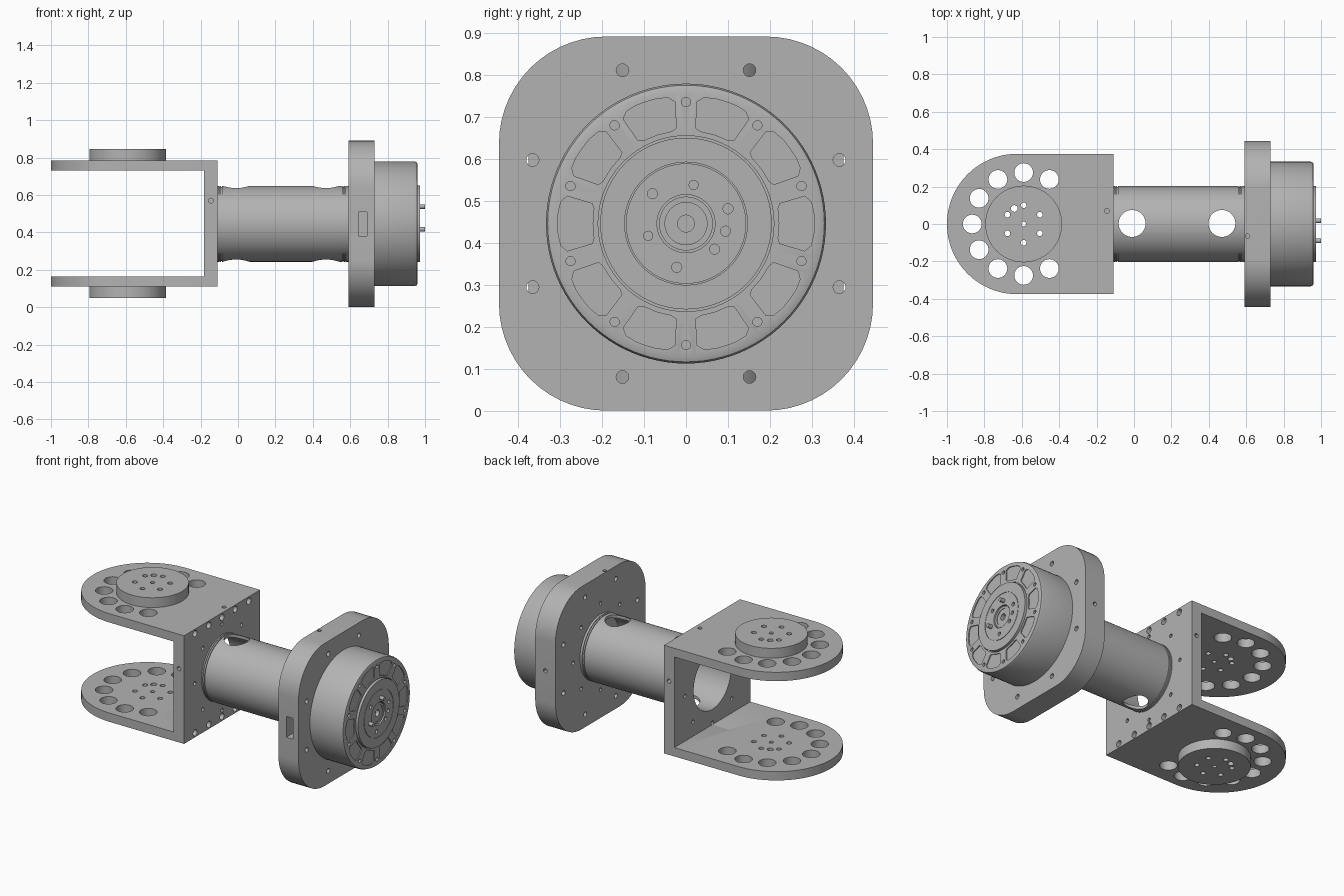
import bpy, bmesh
from math import sin, cos, pi, radians

CZ = 0.446      # height of the main axis
HUB_X = -0.59   # fork pivot

if "Cube" in bpy.data.objects:
    bpy.data.objects.remove(bpy.data.objects["Cube"], do_unlink=True)

grey = bpy.data.materials.new("machined grey")
grey.use_nodes = True
grey.diffuse_color = (0.45, 0.45, 0.45, 1)
grey.node_tree.nodes["Principled BSDF"].inputs["Base Color"].default_value = grey.diffuse_color


def arc(cx, cy, r, a0, a1, n):
    return [(cx + r * cos(radians(a0 + (a1 - a0) * i / n)),
             cy + r * sin(radians(a0 + (a1 - a0) * i / n))) for i in range(n + 1)]


def circle(cx, cy, r, n=24):
    return arc(cx, cy, r, 0, 360, n)[:-1]


def ring(cx, cy, r, angles):
    return [(cx + r * cos(radians(a)), cy + r * sin(radians(a))) for a in angles]


def to_object(name, bm):
    bmesh.ops.recalc_face_normals(bm, faces=bm.faces[:])
    mesh = bpy.data.meshes.new(name)
    bm.to_mesh(mesh)
    bm.free()
    mesh.materials.append(grey)
    obj = bpy.data.objects.new(name, mesh)
    bpy.context.collection.objects.link(obj)
    return obj


def prisms(name, outlines, axis, a, b):
    """Extrude flat outlines along an axis from a to b."""
    place = {"x": lambda p, t: (t, p[0], p[1]),
             "y": lambda p, t: (p[0], t, p[1]),
             "z": lambda p, t: (p[0], p[1], t)}[axis]
    bm = bmesh.new()
    for pts in outlines:
        low = [bm.verts.new(place(p, a)) for p in pts]
        high = [bm.verts.new(place(p, b)) for p in pts]
        bm.faces.new(low)
        bm.faces.new(high)
        for i in range(len(pts)):
            j = (i + 1) % len(pts)
            bm.faces.new((low[i], low[j], high[j], high[i]))
    return to_object(name, bm)


def lathe(name, profile, closed=False, n=96):
    """Turn an (x, radius) profile about the main axis."""
    bm = bmesh.new()
    rings = [[bm.verts.new((x, r * cos(2 * pi * i / n), CZ + r * sin(2 * pi * i / n)))
              for i in range(n)] for x, r in profile]
    pairs = list(zip(rings, rings[1:]))
    if closed:
        pairs.append((rings[-1], rings[0]))
    else:
        bm.faces.new(rings[0])
        bm.faces.new(rings[-1])
    for p, q in pairs:
        for i in range(n):
            j = (i + 1) % n
            bm.faces.new((p[i], p[j], q[j], q[i]))
    return to_object(name, bm)


def cut(obj, outlines, axis, a, b, operation="DIFFERENCE"):
    cutter = prisms("cutter", outlines, axis, a, b)
    cutter.hide_render = True
    mod = obj.modifiers.new("cut", "BOOLEAN")
    mod.operation = operation
    mod.solver = "EXACT"
    mod.object = cutter
    bpy.context.view_layer.objects.active = obj
    bpy.ops.object.modifier_apply(modifier=mod.name)
    bpy.data.objects.remove(cutter, do_unlink=True)


parts = []

# Fork: U profile trimmed to a round-ended plan
u_profile = [(-1.1, 0.11), (-0.11, 0.11), (-0.11, 0.785), (-1.1, 0.785),
             (-1.1, 0.73), (-0.182, 0.73), (-0.182, 0.165), (-1.1, 0.165)]
fork = prisms("fork_bracket", [u_profile], "y", -0.376, 0.376)
plan = arc(-0.625, 0, 0.375, 90, 270, 48) + [(-0.05, -0.375), (-0.05, 0.375)]
cut(fork, [plan], "z", -0.1, 1, "INTERSECT")
parts.append(fork)

# Lightening holes and bolt holes through both fork arms
big_holes = [circle(x, y, 0.05, 32) for x, y in ring(HUB_X, 0, 0.275, range(60, 301, 30))]
bolts = [circle(x, y, 0.015, 16) for x, y in ring(HUB_X, 0, 0.1, range(30, 390, 60))]
bolts += [circle(HUB_X, 0, 0.013, 16), circle(HUB_X - 0.05, 0.083, 0.018, 16)]
cut(fork, big_holes + bolts, "z", -0.1, 1)

# Fork wall: bore, edge bolts, ring of small holes and set screws
cut(fork, [circle(0, CZ, 0.185, 64)], "x", -0.3, 0)
cut(fork, [circle(y, z, 0.02, 16) for y in (-0.265, -0.13, 0, 0.13, 0.265)
           for z in (0.138, 0.757)], "x", -0.16, 0)
cut(fork, [circle(y, z, 0.012, 12) for y, z in ring(0, CZ, 0.27, range(0, 360, 45))],
    "x", -0.3, 0)
for a, b in ((-0.5, -0.33), (0.33, 0.5)):
    cut(fork, [circle(-0.145, 0.57, 0.013, 12)], "y", a, b)
cut(fork, [circle(-0.145, 0.07, 0.013, 12)], "z", 0.74, 0.9)

# Pivot hubs on the outside of both arms
for name, a, b in (("upper_hub", 0.785, 0.846), ("lower_hub", 0.05, 0.11)):
    hub = prisms(name, [circle(HUB_X, 0, 0.205, 64)], "z", a, b)
    cut(hub, bolts, "z", -0.1, 1)
    parts.append(hub)

# Hollow arm tube with thin grooves at its ends
profile = [(-0.112, 0.185), (-0.112, 0.203)]
for x in (-0.1, -0.088, 0.562, 0.574):
    profile += [(x - 0.002, 0.203), (x - 0.002, 0.198), (x + 0.002, 0.198), (x + 0.002, 0.203)]
profile += [(0.592, 0.203), (0.592, 0.185)]
tube = lathe("arm_tube", profile, closed=True)
cut(tube, [circle(x, 0.003, 0.072, 40) for x in (-0.01, 0.47)], "z", -0.1, 1)
parts.append(tube)

# Mounting plate with rounded corners
k, r = 0.19, 0.255
outline = []
for cx, cy, a in ((k, k, 0), (-k, k, 90), (-k, -k, 180), (k, -k, 270)):
    outline += arc(cx, CZ + cy, r, a, a + 90, 14)
plate = prisms("mounting_plate", [outline], "x", 0.59, 0.73)
plate_ring = [a + 22.5 for a in range(0, 360, 45)]
cut(plate, [circle(y, z, 0.015, 16) for y, z in ring(0, CZ, 0.395, plate_ring)], "x", 0.5, 0.8)
cut(plate, [circle(y, z, 0.012, 12) for y, z in ring(0, CZ, 0.27, range(0, 360, 45))],
    "x", 0.5, 0.63)
cut(plate, [[(0.645, 0.38), (0.69, 0.38), (0.69, 0.51), (0.645, 0.51)]], "y", -0.6, -0.37)
cut(plate, [circle(0.66, CZ, 0.013, 12)], "y", 0.4, 0.6)
cut(plate, [circle(0.607, -0.065, 0.012, 12)], "z", 0.84, 1)
parts.append(plate)

# Motor housing with edge fillet, raised rotor and ring grooves
profile = [(0.73, 0.333), (0.945, 0.333), (0.956, 0.329), (0.96, 0.318),
           (0.96, 0.209), (0.952, 0.209), (0.952, 0.204), (0.972, 0.204),
           (0.972, 0.146), (0.968, 0.146), (0.968, 0.143), (0.972, 0.143),
           (0.972, 0.069), (0.955, 0.069), (0.955, 0.064), (0.966, 0.064),
           (0.966, 0.05), (0.962, 0.05), (0.962, 0.02), (0.94, 0.02)]
motor = lathe("motor_housing", profile)


def pocket(a):
    corners = [(0.228, -12), (0.222, -9), (0.222, 0), (0.222, 9), (0.228, 12),
               (0.29, 13), (0.302, 10), (0.305, 5), (0.305, 0), (0.305, -5),
               (0.302, -10), (0.29, -13)]
    return [ring(0, CZ, rad, [a + d])[0] for rad, d in corners]


cut(motor, [pocket(a) for a in range(0, 360, 36)], "x", 0.954, 1.1)
cut(motor, [circle(y, z, 0.011, 16) for y, z in ring(0, CZ, 0.289, range(18, 378, 36))],
    "x", 0.945, 1.1)
rotor_holes = [(-0.08, 0.517), (0.1, 0.481), (0.094, 0.428), (0.068, 0.385), (-0.022, 0.342)]
cut(motor, [circle(y, z, 0.012, 16) for y, z in rotor_holes], "x", 0.95, 1.1)
parts.append(motor)

# Two locating pins on the rotor
for i, (y, z) in enumerate(((0.018, 0.538), (-0.09, 0.417))):
    parts.append(prisms("locating_pin_%d" % (i + 1), [circle(y, z, 0.012, 16)], "x", 0.96, 1.0))

# Smooth the turned faces, keep edges sharp
bpy.ops.object.select_all(action="DESELECT")
for obj in parts:
    obj.select_set(True)
bpy.context.view_layer.objects.active = parts[0]
bpy.ops.object.shade_smooth_by_angle(angle=radians(30))
